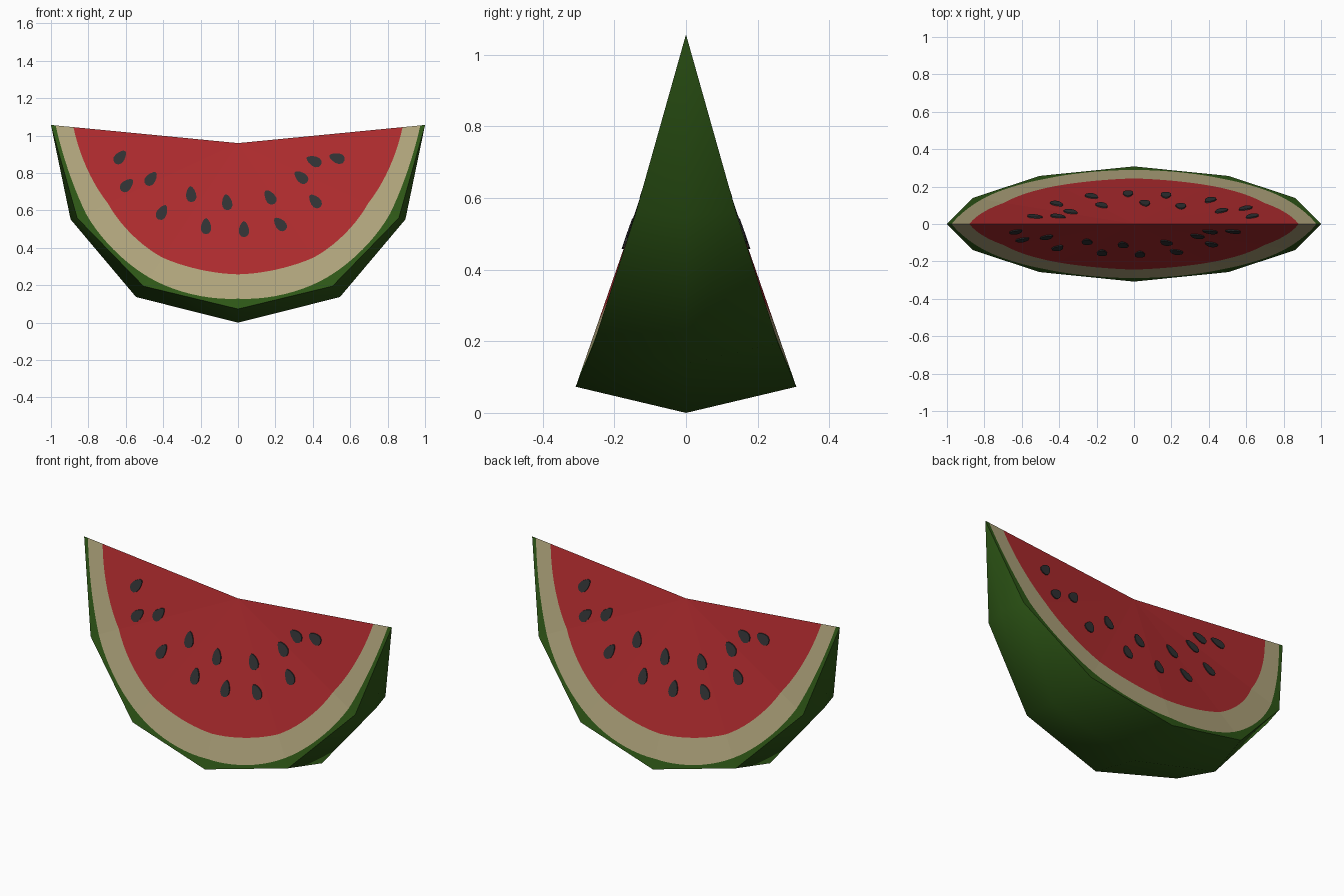
import bpy, math

if "Cube" in bpy.data.objects:
    bpy.data.objects.remove(bpy.data.objects["Cube"])

def material(name, r, g, b):
    m = bpy.data.materials.new(name)
    m.diffuse_color = (r, g, b, 1)
    m.use_nodes = True
    m.node_tree.nodes["Principled BSDF"].inputs["Base Color"].default_value = m.diffuse_color
    return m

RED = material("red flesh", 0.42, 0.024, 0.027)
CREAM = material("cream pith", 0.43, 0.37, 0.20)
GREEN = material("green rind", 0.027, 0.095, 0.008)
DARK = material("dark seed", 0.03, 0.031, 0.033)

def add_object(name, mesh, turned=False):
    ob = bpy.data.objects.new(name, mesh)
    ob.rotation_euler.z = math.pi if turned else 0
    bpy.context.collection.objects.link(ob)

# Half profiles from the bottom centre to the tip, then mirrored in x
def mirrored(half):
    return [(-x, y, z) for x, y, z in reversed(half[1:])] + half

APEX = (0, 0, 0.96)
TIP = (1, 0, 1.057)
RIM = mirrored([(0, -0.308, 0.073), (0.505, -0.257, 0.195), (0.86, -0.14, 0.56), TIP])
KEEL = mirrored([(0, 0, 0), (0.545, 0, 0.137), (0.895, 0, 0.552), TIP])
N = len(RIM)

# Rind: coarse smooth shell from the front rim, over the keel, to the back rim
verts = RIM + KEEL + [(x, -y, z) for x, y, z in RIM]
faces = []
for i in range(N - 1):
    for a, b in ((0, N), (N, 2 * N)):
        quad = [a + i, b + i, b + i + 1, a + i + 1]
        # all three profiles share the tips
        quad = [N if v % N == 0 else 2 * N - 1 if v % N == N - 1 else v for v in quad]
        faces.append(list(dict.fromkeys(quad)))
used = sorted({v for f in faces for v in f})
index = {v: k for k, v in enumerate(used)}
rind = bpy.data.meshes.new("rind")
rind.from_pydata([verts[v] for v in used], [], [[index[v] for v in f] for f in faces])
rind.materials.append(GREEN)
rind.polygons.foreach_set("use_smooth", [True] * len(rind.polygons))
add_object("rind", rind)

# Cut face: fan from the apex with red, cream and green bands.
# Band limits are fractions of the way to the rim: edge start, middle, end
RED_F = [0.791, 0.818, 0.80, 0.835, 0.808, 0.87, 0.88]
CREAM_F = [0.938, 0.978, 0.94, 0.976, 0.945, 0.975, 0.975]
STEPS = 10

def band(table, edge, t):
    if edge < 3:                       # left half mirrors the right half
        edge, t = 5 - edge, 1 - t
    a, b, c = table[2 * (edge - 3):2 * (edge - 3) + 3]
    return a * (1 - t) * (1 - 2 * t) + 4 * b * t * (1 - t) + c * t * (2 * t - 1)

def lerp(p, q, t):
    return tuple(u + (v - u) * t for u, v in zip(p, q))

verts, faces, colours = [APEX], [], []
samples = [(e, s / STEPS) for e in range(N - 1) for s in range(STEPS)] + [(N - 2, 1.0)]
for e, t in samples:
    p = lerp(RIM[e], RIM[e + 1], t)
    verts += [lerp(APEX, p, band(RED_F, e, t)), lerp(APEX, p, band(CREAM_F, e, t)), p]
for i in range(len(samples) - 1):
    a, b = 1 + 3 * i, 4 + 3 * i
    faces += [(0, a, b), (a, a + 1, b + 1, b), (a + 1, a + 2, b + 2, b + 1)]
    colours += [0, 1, 2]
flesh = bpy.data.meshes.new("cut_face")
flesh.from_pydata(verts, [], faces)
for m in (RED, CREAM, GREEN):
    flesh.materials.append(m)
flesh.polygons.foreach_set("material_index", colours)
add_object("front_cut_face", flesh)
add_object("back_cut_face", flesh, True)

# Depth of the cut face at a given x, z
def depth(x, z):
    for A, B in zip(RIM, RIM[1:]):
        ax, az, bx, bz = A[0], A[2] - APEX[2], B[0], B[2] - APEX[2]
        d = ax * bz - az * bx
        u = (x * bz - (z - APEX[2]) * bx) / d
        v = (ax * (z - APEX[2]) - az * x) / d
        if u >= -1e-6 and v >= -1e-6:
            return u * A[1] + v * B[1]
    return 0

# Seeds: thin teardrop plates as (x, z, lean in degrees)
SEEDS = [(-0.63, 0.885, 40), (-0.594, 0.735, 45), (-0.465, 0.77, 38), (-0.406, 0.59, 28),
         (-0.251, 0.687, -5), (-0.171, 0.516, 0), (-0.059, 0.644, -8), (0.032, 0.50, 0),
         (0.171, 0.671, -32), (0.225, 0.527, -42), (0.337, 0.778, -50), (0.412, 0.65, -40),
         (0.406, 0.864, -65), (0.529, 0.88, -72)]
K = 12
verts, faces = [], []
for x, z, lean in SEEDS:
    c, s = math.cos(math.radians(lean)), math.sin(math.radians(lean))
    base, ring = len(verts), []
    for k in range(K):
        t = -2 * math.pi * k / K
        u = 0.027 * math.sin(t) * (1 - 0.3 * math.cos(t))
        w = 0.043 * math.cos(t)
        ring.append((x + u * c + w * s, z - u * s + w * c))
    for off in (-0.006, 0.002):
        verts += [(px, depth(px, pz) + off, pz) for px, pz in ring]
    faces.append([base + k for k in range(K)])
    for k in range(K):
        n = (k + 1) % K
        faces.append((base + n, base + k, base + K + k, base + K + n))
seeds = bpy.data.meshes.new("seeds")
seeds.from_pydata(verts, [], faces)
seeds.materials.append(DARK)
add_object("front_seeds", seeds)
add_object("back_seeds", seeds, True)
